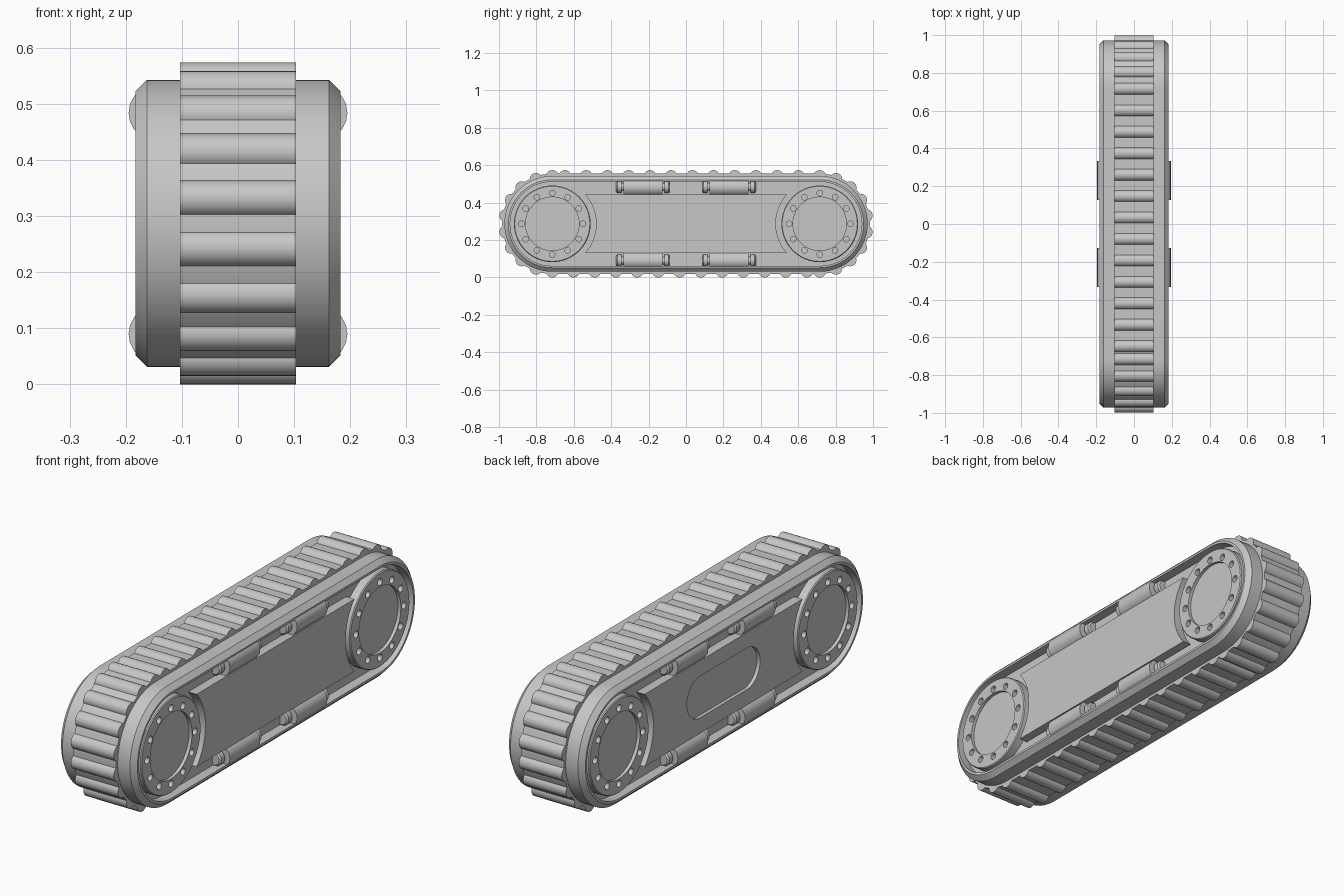
import bpy, bmesh
from math import sin, cos, pi, asin, radians

MID, AXLE = 0.287, 0.715   # height of the axles, distance of each axle from centre
FLOOR, FACE = 0.14, 0.18   # depth of the recessed floor and of the raised side faces

if "Cube" in bpy.data.objects:
    bpy.data.objects.remove(bpy.data.objects["Cube"])

grey = bpy.data.materials.new("plain grey")
grey.use_nodes = True
grey.diffuse_color = (0.57, 0.57, 0.57, 1)
grey.node_tree.nodes["Principled BSDF"].inputs["Base Color"].default_value = (0.57, 0.57, 0.57, 1)


def stadium(r, half=AXLE, cz=MID, n=32):
    """Outline in y, z: two half circles joined by straight sides."""
    right = [(half + r * cos(a), cz + r * sin(a)) for a in (-pi / 2 + pi * i / n for i in range(n + 1))]
    return right + [(-y, 2 * cz - z) for y, z in right]


def circle(r, cy, cz, n=48):
    return [(cy + r * cos(2 * pi * i / n), cz + r * sin(2 * pi * i / n)) for i in range(n)]


def loft(bm, sections):
    """Skin a list of (x, outline) sections and close both ends."""
    rings = [[bm.verts.new((x, y, z)) for y, z in pts] for x, pts in sections]
    for a, b in zip(rings, rings[1:]):
        for i in range(len(a)):
            j = (i + 1) % len(a)
            bm.faces.new((a[i], a[j], b[j], b[i]))
    bm.faces.new(rings[0][::-1])
    bm.faces.new(rings[-1])


def finish(name, bm, smooth=True):
    bmesh.ops.recalc_face_normals(bm, faces=bm.faces)
    mesh = bpy.data.meshes.new(name)
    bm.to_mesh(mesh)
    bm.free()
    mesh.materials.append(grey)
    ob = bpy.data.objects.new(name, mesh)
    bpy.context.collection.objects.link(ob)
    bpy.ops.object.select_all(action='DESELECT')
    ob.select_set(True)
    bpy.context.view_layer.objects.active = ob
    if smooth:
        bpy.ops.object.shade_smooth_by_angle(angle=radians(30))
    return ob


def cut(ob, bm):
    """Subtract a closed shape and discard the cutter."""
    cutter = finish("cutter", bm, False)
    cutter.hide_render = True
    mod = ob.modifiers.new("cut", 'BOOLEAN')
    mod.object, mod.operation, mod.solver = cutter, 'DIFFERENCE', 'EXACT'
    bpy.context.view_layer.objects.active = ob
    bpy.ops.object.modifier_apply(modifier=mod.name)
    bpy.data.objects.remove(cutter)


# Main frame: chamfered rim with a recessed floor on each side
half = [(FLOOR, 0.225), (0.183, 0.225), (0.183, 0.235), (0.162, 0.256)]
profile = [(-x, r) for x, r in half] + [(x, r) for x, r in reversed(half)]
bm = bmesh.new()
loft(bm, [(x, stadium(r)) for x, r in profile])
finish("track_frame", bm)

# Tread belt
bm = bmesh.new()
loft(bm, [(x, stadium(0.268)) for x in (-0.103, 0.103)])
finish("tread_belt", bm)

# Rounded cleats: even steps along the straight run, then around the end, repeated by half turn
R, STEP = 0.254, 0.1135
spots = [(AXLE - STEP * i, R) for i in range(13)]
spots += [(AXLE + R * cos(a), R * sin(a)) for a in (radians(70 - 20 * i) for i in range(9))]
spots += [(-y, -z) for y, z in spots]
bm = bmesh.new()
for y, z in spots:
    loft(bm, [(x, circle(0.033, y, MID + z, 24)) for x in (-0.103, 0.103)])
finish("tread_cleats", bm)

for side, s in (("left", 1), ("right", -1)):
    # Raised centre panel with ends hollowed around the wheels
    top = asin(0.157 / 0.235)
    end = [(AXLE - 0.235 * cos(a), MID + 0.235 * sin(a)) for a in (-top + top * i / 8 for i in range(17))]
    outline = end + [(-y, 2 * MID - z) for y, z in end]
    bm = bmesh.new()
    loft(bm, [(s * x, outline) for x in (FLOOR - 0.02, FACE)])
    panel = finish(side + "_panel", bm)
    if s < 0:
        # Shallow long slot, on the right panel only
        bm = bmesh.new()
        loft(bm, [(s * x, stadium(0.09, 0.16)) for x in (FACE - 0.015, FACE + 0.02)])
        cut(panel, bm)

    for end_name, cy in (("front", -AXLE), ("back", AXLE)):
        # Wheel hub with sunken centre and a ring of bolt holes
        bm = bmesh.new()
        hub = [(FLOOR - 0.02, 0.205), (FACE - 0.004, 0.205), (FACE, 0.201), (FACE, 0.143), (FACE - 0.014, 0.143)]
        loft(bm, [(s * x, circle(r, cy, MID)) for x, r in hub])
        wheel = finish(f"{side}_{end_name}_wheel", bm)
        bm = bmesh.new()
        for y, z in circle(0.164, cy, MID, 12):
            loft(bm, [(s * x, circle(0.015, y, z, 16)) for x in (FACE - 0.02, FACE + 0.02)])
        cut(wheel, bm)

        # Guide rollers with pins and end caps, above and below the panel
        for level, cz in (("upper", MID + 0.197), ("lower", MID - 0.197)):
            shape = [(0.143, 0.026), (0.137, 0.033), (0.114, 0.033), (0.114, 0.02), (0.104, 0.02), (0.104, 0.05)]
            shape += [(-t, r) for t, r in reversed(shape)]
            bm = bmesh.new()
            loft(bm, [(t, circle(r, 0, 0, 20)) for t, r in shape])
            cy_r = 0.23 if cy > 0 else -0.23
            for v in bm.verts:
                t, a, b = v.co
                v.co = (s * 0.145 + a, cy_r + t, cz + b)
            finish(f"{side}_{end_name}_{level}_roller", bm)
